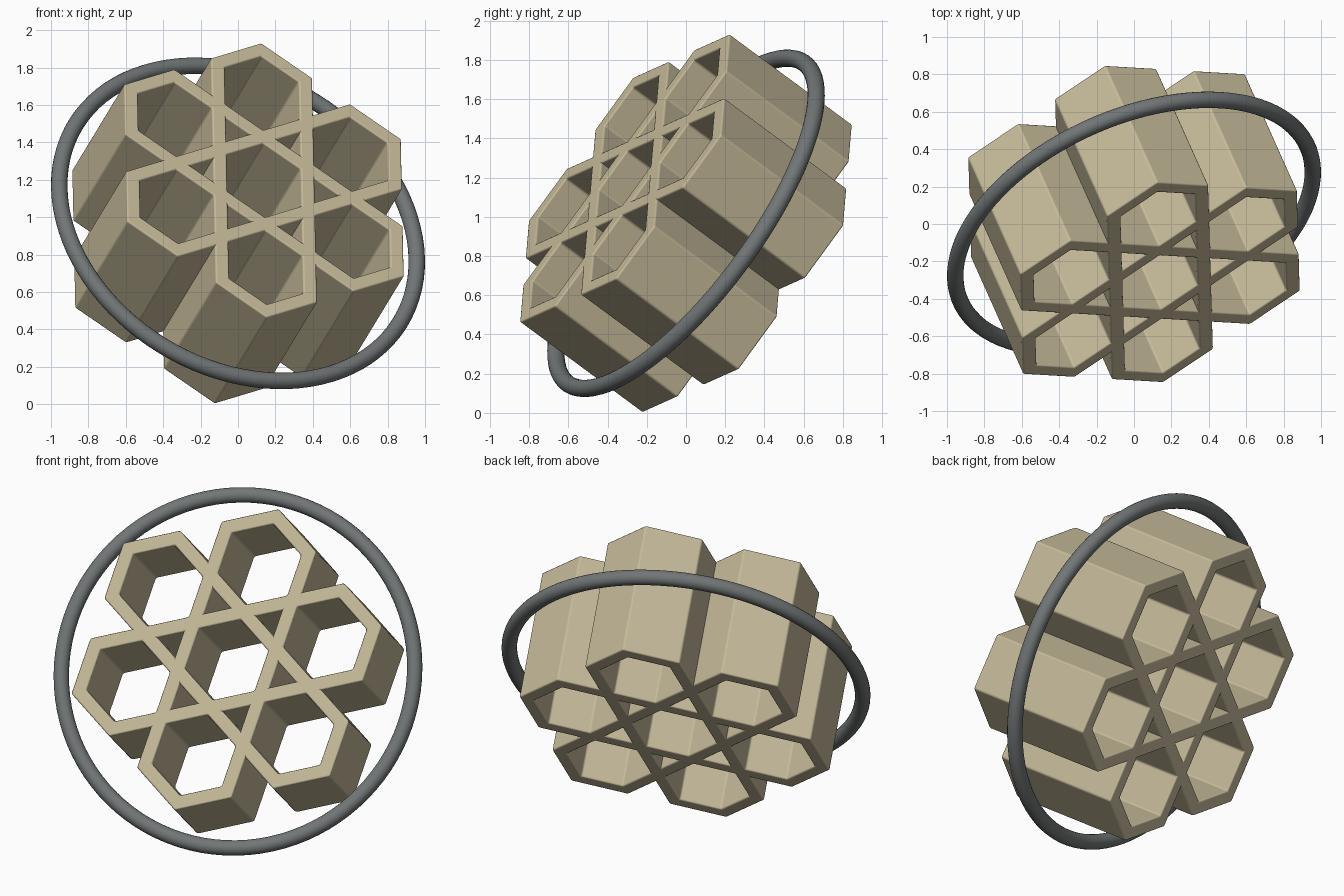
import bpy
import bmesh
from math import cos, sin, pi, radians
from mathutils import Matrix, Vector

if "Cube" in bpy.data.objects:
    bpy.data.objects.remove(bpy.data.objects["Cube"], do_unlink=True)

CENTRE = Vector((0, 0, 0.967))
AXIS = Vector((0.339, -0.757, 0.559)).normalized()
LENGTH = 0.83
OUTER, INNER = 0.333, 0.243
SPACING = OUTER - 0.045 + OUTER - 0.045
TWIST = radians(13)


def material(name, colour):
    mat = bpy.data.materials.new(name)
    mat.use_nodes = True
    mat.diffuse_color = (*colour, 1)
    mat.node_tree.nodes["Principled BSDF"].inputs["Base Color"].default_value = (*colour, 1)
    return mat


def shade(obj, angle):
    bpy.ops.object.select_all(action="DESELECT")
    bpy.context.view_layer.objects.active = obj
    obj.select_set(True)
    bpy.ops.object.shade_smooth_by_angle(angle=radians(angle))


beige = material("sand beige", (0.56, 0.49, 0.32))
grey = material("slate grey", (0.165, 0.18, 0.18))

# Tilted frame shared by every part: local z runs along the tubes
side = Vector((-AXIS.y, AXIS.x, 0)).normalized()
rise = AXIS.cross(side)
local_x = rise * cos(TWIST) + side * sin(TWIST)
local_y = AXIS.cross(local_x)
FRAME = Matrix.Translation(CENTRE) @ Matrix((local_x, local_y, AXIS)).transposed().to_4x4()

# Hollow hexagonal tube, open at both ends
bm = bmesh.new()
loops = []
for radius, z in ((OUTER, -1), (OUTER, 1), (INNER, 1), (INNER, -1)):
    loops.append([bm.verts.new((radius * cos(k * pi / 3), radius * sin(k * pi / 3), z * LENGTH / 2))
                  for k in range(6)])
for i, a in enumerate(loops):
    b = loops[(i + 1) % 4]
    for k in range(6):
        n = (k + 1) % 6
        bm.faces.new((a[k], a[n], b[n], b[k]))
bmesh.ops.recalc_face_normals(bm, faces=bm.faces)
tube_mesh = bpy.data.meshes.new("hexagonal_tube")
bm.to_mesh(tube_mesh)
bm.free()
tube_mesh.materials.append(beige)

# One centre tube and six around it, joined corner to corner
offsets = [("centre_tube", Vector())]
for k in range(6):
    offsets.append((f"outer_tube_{k + 1}", SPACING * Vector((cos(k * pi / 3), sin(k * pi / 3), 0))))
for name, offset in offsets:
    tube = bpy.data.objects.new(name, tube_mesh.copy())
    bpy.context.collection.objects.link(tube)
    tube.matrix_world = FRAME @ Matrix.Translation(offset)
    bevel = tube.modifiers.new("soft edges", "BEVEL")
    bevel.width = 0.01
    bevel.segments = 2
    bevel.limit_method = "ANGLE"
    shade(tube, 35)
    bevel.harden_normals = True

# Round hoop encircling the cluster
bpy.ops.mesh.primitive_torus_add(major_radius=1.016, minor_radius=0.044,
                                 major_segments=96, minor_segments=20)
hoop = bpy.context.object
hoop.name = "hoop"
hoop.matrix_world = FRAME
hoop.data.materials.append(grey)
shade(hoop, 60)
